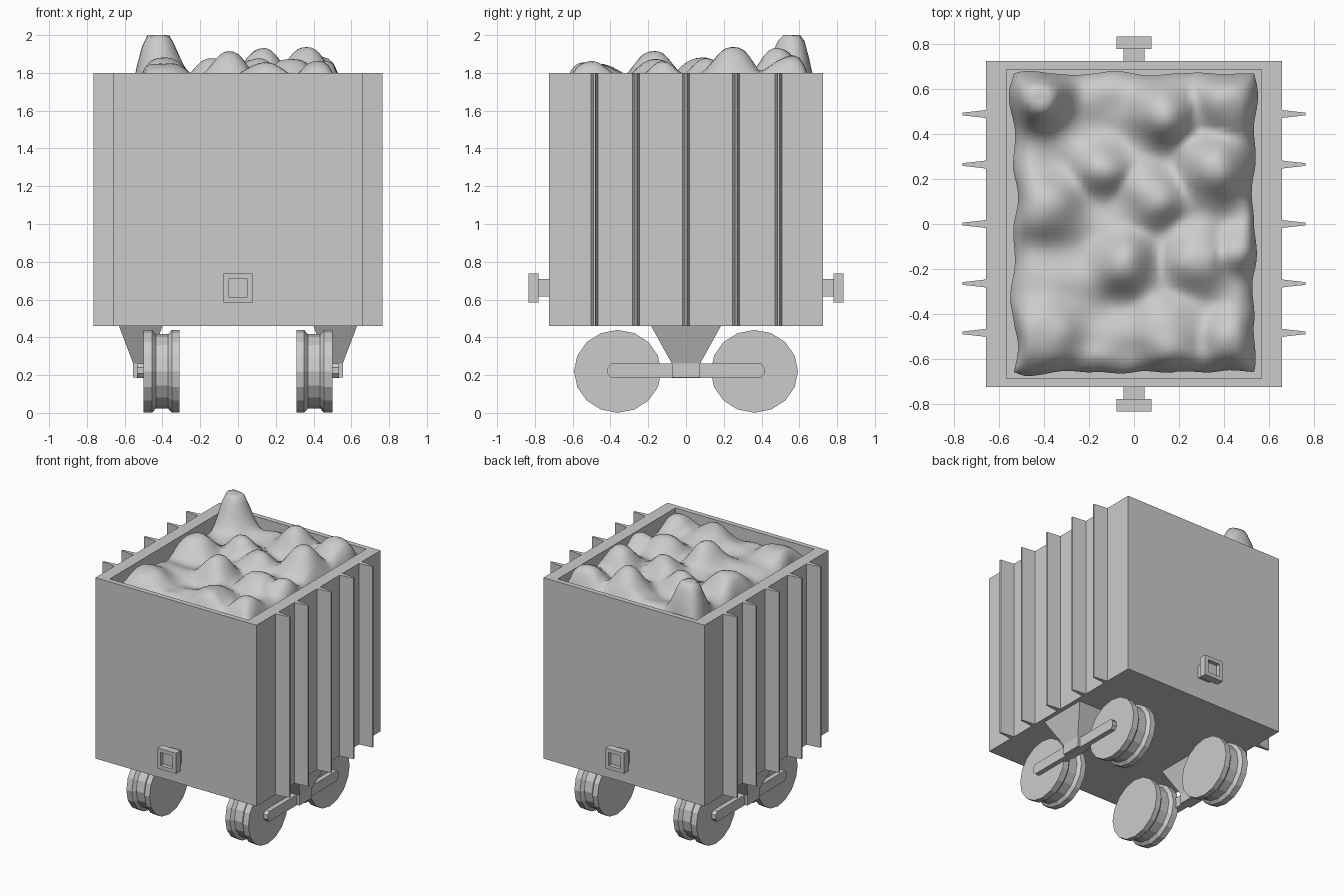
import bpy, bmesh, math
from mathutils import Vector, noise

if "Cube" in bpy.data.objects:
    bpy.data.objects.remove(bpy.data.objects["Cube"])


def finish(name, bm, smooth=False):
    bmesh.ops.recalc_face_normals(bm, faces=bm.faces)
    me = bpy.data.meshes.new(name)
    bm.to_mesh(me)
    bm.free()
    ob = bpy.data.objects.new(name, me)
    bpy.context.collection.objects.link(ob)
    if smooth:
        for p in me.polygons:
            p.use_smooth = True
    return ob


def box(lo, hi, bm):
    vs = bmesh.ops.create_cube(bm, size=1)["verts"]
    for v in vs:
        v.co = Vector([(lo[i] + hi[i]) / 2 + v.co[i] * abs(hi[i] - lo[i]) for i in range(3)])
    return vs


def recess(bm, normal, scale, depth):
    """Inset the face pointing along normal, then push it inwards."""
    bm.normal_update()
    f = max(bm.faces, key=lambda f: f.normal.dot(normal))
    f = bmesh.ops.extrude_discrete_faces(bm, faces=[f])["faces"][0]
    c = f.calc_center_median()
    for v in f.verts:
        v.co = c + (v.co - c) * Vector(scale)
    f = bmesh.ops.extrude_discrete_faces(bm, faces=[f])["faces"][0]
    for v in f.verts:
        v.co -= normal * depth


def loft(bm, rings):
    """Skin a list of equal-length point rings and cap both ends."""
    rs = [[bm.verts.new(p) for p in r] for r in rings]
    n = len(rs[0])
    for a, b in zip(rs, rs[1:]):
        for i in range(n):
            j = (i + 1) % n
            bm.faces.new((a[i], a[j], b[j], b[i]))
    bm.faces.new(rs[0][::-1])
    bm.faces.new(rs[-1])


def rect(x0, x1, y, z):
    return [(x0, -y, z), (x1, -y, z), (x1, y, z), (x0, y, z)]


# Open-topped tub
bm = bmesh.new()
box((-0.66, -0.726, 0.46), (0.66, 0.726, 1.80), bm)
recess(bm, Vector((0, 0, 1)), (0.569 / 0.66, 0.688 / 0.726, 1), 0.3)
finish("tub", bm)

for s, side in ((-1, "left"), (1, "right")):
    # Tapered side ribs
    for k, y in enumerate((-0.485, -0.265, 0, 0.265, 0.49)):
        bm = bmesh.new()
        prof = [(0.65, -0.019), (0.70, -0.013), (0.765, -0.006),
                (0.765, 0.006), (0.70, 0.013), (0.65, 0.019)]
        loft(bm, [[(s * px, y + py, z) for px, py in prof] for z in (0.46, 1.80)])
        finish(f"rib_{side}_{k}", bm)

    # Tapered hanger bracket
    bm = bmesh.new()
    loft(bm, [rect(s * 0.47, s * 0.555, 0.075, 0.187),
              rect(s * 0.47, s * 0.555, 0.075, 0.262),
              rect(s * 0.40, s * 0.63, 0.185, 0.46)])
    finish(f"bracket_{side}", bm)

    # Wheel bar with chamfered ends
    bm = bmesh.new()
    prof = [(-0.415, 0.208), (-0.395, 0.186), (0.395, 0.186), (0.415, 0.208),
            (0.415, 0.240), (0.395, 0.262), (-0.395, 0.262), (-0.415, 0.240)]
    loft(bm, [[(s * x, y, z) for y, z in prof] for x in (0.48, 0.535)])
    finish(f"wheel_bar_{side}", bm)

    # Grooved wheels
    for e, end in ((-1, "front"), (1, "back")):
        bm = bmesh.new()
        prof = [(0.31, 1), (0.35, 1), (0.37, 0.9), (0.435, 0.9), (0.455, 1), (0.50, 1)]
        ang = [2 * math.pi * i / 16 for i in range(16)]
        loft(bm, [[(s * x, e * 0.362 + 0.231 * r * math.cos(a), 0.22 + 0.219 * r * math.sin(a))
                   for a in ang] for x, r in prof])
        finish(f"wheel_{end}_{side}", bm)

# Couplers at both ends
for e, end in ((-1, "front"), (1, "back")):
    bm = bmesh.new()
    box((-0.047, e * 0.72, 0.615), (0.047, e * 0.785, 0.708), bm)
    finish(f"coupler_stem_{end}", bm)
    bm = bmesh.new()
    box((-0.077, e * 0.78, 0.585), (0.077, e * 0.835, 0.737), bm)
    recess(bm, Vector((0, e, 0)), (0.64, 1, 0.64), 0.03)
    finish(f"coupler_plate_{end}", bm)

# Lumpy ore heap: (x, y, peak height, radius)
lumps = [(-0.42, 0.57, 2.03, 0.13), (0.13, 0.50, 1.93, 0.13), (0.36, 0.25, 1.94, 0.13),
         (0.42, 0.54, 1.88, 0.14), (-0.04, -0.18, 1.91, 0.12), (0.28, -0.15, 1.88, 0.13),
         (-0.40, -0.48, 1.86, 0.15), (0.15, -0.50, 1.85, 0.15), (0.43, -0.52, 1.86, 0.12),
         (-0.40, 0.08, 1.88, 0.14), (0.46, -0.12, 1.86, 0.10), (0.08, 0.12, 1.88, 0.12),
         (-0.14, 0.25, 1.86, 0.11)]


def ore_height(x, y):
    h = 1.76 + max((p - 1.76) * math.exp(-(((x - a) ** 2 + (y - b) ** 2) / r ** 2) ** 1.3)
                   for a, b, p, r in lumps)
    return min(2.0, h + 0.035 * noise.noise(Vector((x * 6, y * 6, 2))))


bm = bmesh.new()
bmesh.ops.create_grid(bm, x_segments=44, y_segments=52, size=1)
for v in bm.verts:
    u, w = v.co.x, v.co.y
    edge = max(abs(u), abs(w))
    wob = 0.05 * noise.noise(Vector((u * 3, w * 3, 7))) * edge
    x = u * (0.535 + wob)
    y = w * (0.665 + 0.6 * wob) + 0.005
    fall = max(0, (edge - 0.88) / 0.12)
    z = ore_height(x, y)
    v.co = (x, y, z - fall ** 2 * 0.7 * (z - 1.68))
# Skirt down to the tub floor
rim = [e for e in bm.edges if e.is_boundary]
new = bmesh.ops.extrude_edge_only(bm, edges=rim)["geom"]
for v in new:
    if isinstance(v, bmesh.types.BMVert):
        v.co.z = 1.5
finish("ore_heap", bm, smooth=True)
